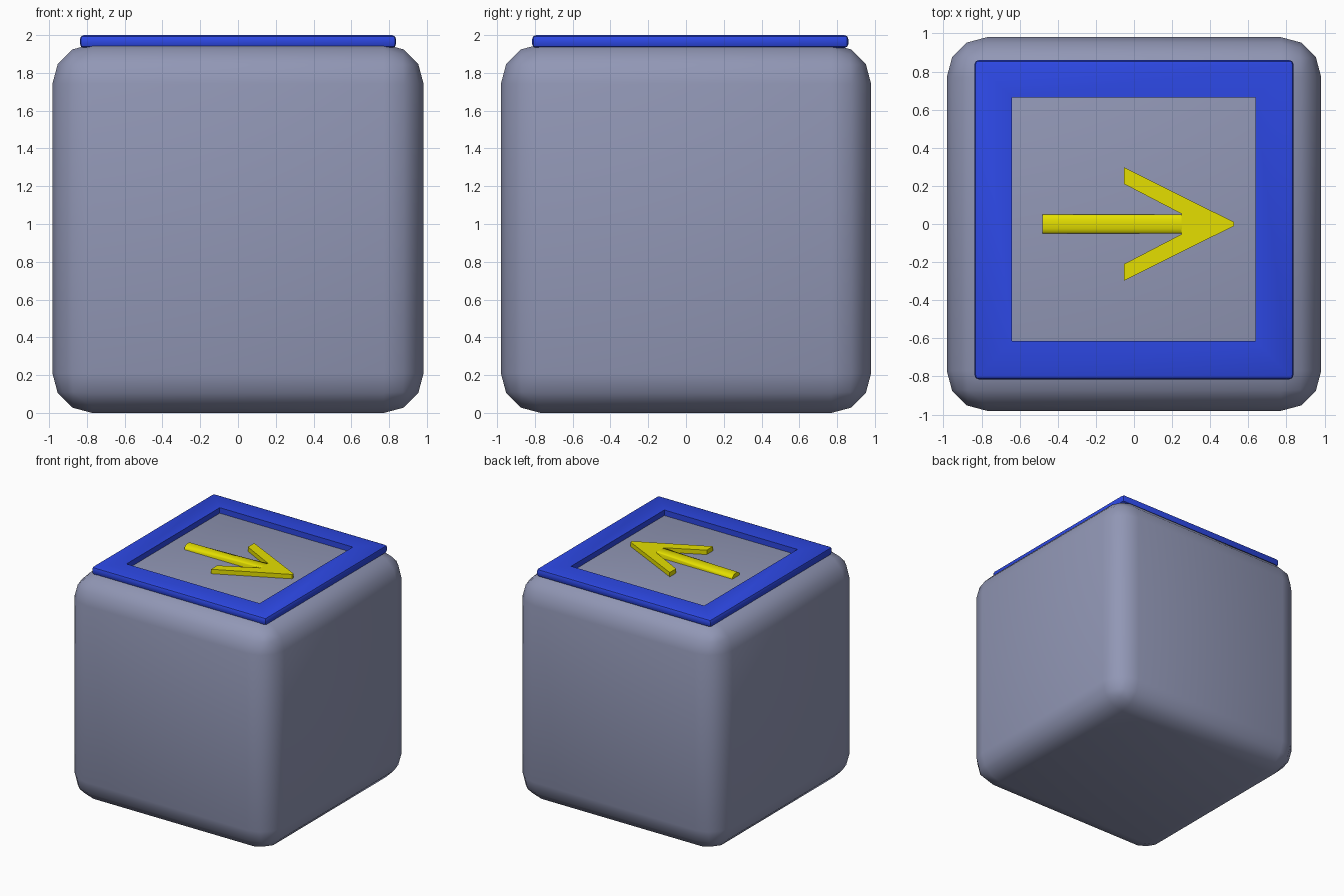
import bpy, bmesh
from math import radians, pi, cos, sin

if "Cube" in bpy.data.objects:
    bpy.data.objects.remove(bpy.data.objects["Cube"])


def material(name, color):
    m = bpy.data.materials.new(name)
    m.diffuse_color = color
    m.use_nodes = True
    m.node_tree.nodes["Principled BSDF"].inputs["Base Color"].default_value = m.diffuse_color
    return m


def finish(name, bm, mat, angle):
    bmesh.ops.recalc_face_normals(bm, faces=bm.faces)
    me = bpy.data.meshes.new(name)
    bm.to_mesh(me)
    bm.free()
    me.materials.append(mat)
    ob = bpy.data.objects.new(name, me)
    bpy.context.collection.objects.link(ob)
    bpy.ops.object.select_all(action='DESELECT')
    ob.select_set(True)
    bpy.context.view_layer.objects.active = ob
    bpy.ops.object.shade_smooth_by_angle(angle=radians(angle))


def loft(bm, rings):
    """Skin a list of equal closed rings and cap both ends."""
    rings = [[bm.verts.new(p) for p in ring] for ring in rings]
    n = len(rings[0])
    for a, b in zip(rings, rings[1:]):
        for i in range(n):
            j = (i + 1) % n
            bm.faces.new((a[i], a[j], b[j], b[i]))
    bm.faces.new(rings[0])
    bm.faces.new(rings[-1])


slate = material("slate", (0.285, 0.31, 0.465, 1))
blue = material("blue", (0.026, 0.065, 0.78, 1))
yellow = material("yellow", (0.78, 0.74, 0.0, 1))

# Rounded block
bm = bmesh.new()
bmesh.ops.create_cube(bm, size=1)
for v in bm.verts:
    v.co = (v.co.x * 1.965, v.co.y * 1.96, (v.co.z + 0.5) * 1.952)
bmesh.ops.bevel(bm, geom=bm.edges[:], offset=0.21, segments=3, profile=0.5,
                affect='EDGES')
finish("block_body", bm, slate, 40)

# Raised square frame: outer ring and inner ring joined by four sides
outer = [(-0.837, -0.815), (0.837, -0.815), (0.837, 0.86), (-0.837, 0.86)]
inner = [(-0.64, -0.613), (0.637, -0.613), (0.637, 0.664), (-0.64, 0.664)]
bm = bmesh.new()
rings = [[bm.verts.new((x, y, z)) for x, y in ring]
         for ring, z in ((outer, 1.932), (outer, 2.0), (inner, 2.0), (inner, 1.932))]
for r in range(4):
    a, b = rings[r], rings[(r + 1) % 4]
    for i in range(4):
        j = (i + 1) % 4
        bm.faces.new((a[i], a[j], b[j], b[i]))
bm.normal_update()
edges = [e for e in bm.edges
         if all(max(abs(v.co.x), abs(v.co.y)) > 0.8 for v in e.verts)]
bmesh.ops.bevel(bm, geom=edges, offset=0.022, segments=2, profile=0.5, affect='EDGES')
finish("top_frame", bm, blue, 40)

# Arrow shaft: half-round at the tail, flattening into the head
base, top = 1.935, 1.99
tail = [(-0.48, 0.05 * cos(i * pi / 6), 1.957 + 0.033 * sin(i * pi / 6))
        for i in range(7)]
neck = [(0.252, p[1], top) for p in tail]
for ring in (tail, neck):
    ring += [(ring[0][0], -0.05, base), (ring[0][0], 0.05, base)]
bm = bmesh.new()
loft(bm, [tail, neck])
finish("arrow_shaft", bm, yellow, 50)

# Arrow head: barbed plate
half = [(0.525, 0.01), (-0.052, 0.297), (-0.052, 0.21), (0.25, 0.053)]
outline = half + [(x, -y) for x, y in reversed(half)]
bm = bmesh.new()
loft(bm, [[(x, y, z) for x, y in outline] for z in (base, top)])
finish("arrow_head", bm, yellow, 30)
